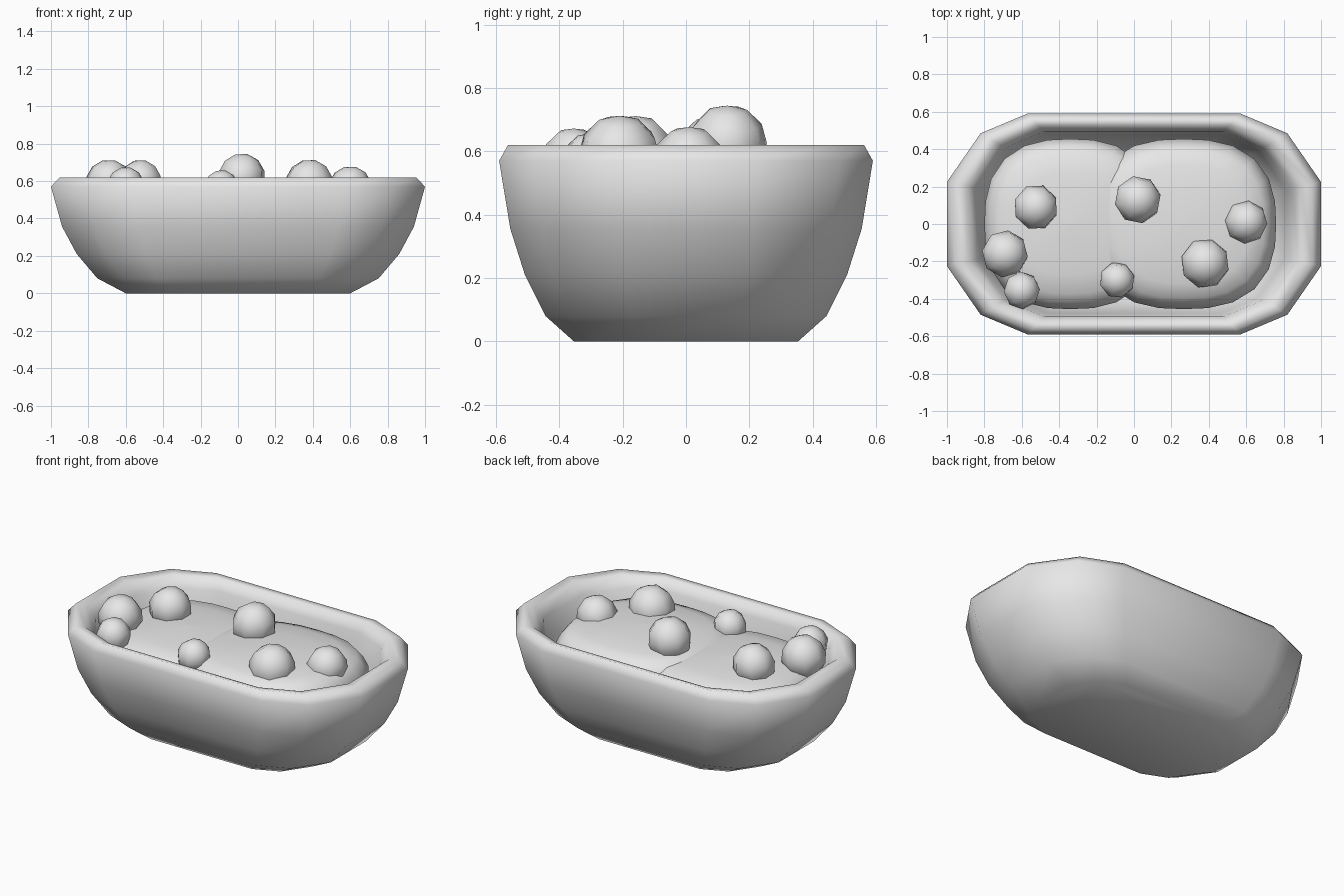
import bpy
import bmesh
import math
from mathutils import Euler, Matrix, Vector

cube = bpy.data.objects.get("Cube")
if cube:
    bpy.data.objects.remove(cube, do_unlink=True)

grey = bpy.data.materials.new("light grey")
grey.use_nodes = True
grey.diffuse_color = (0.8, 0.8, 0.8, 1)
grey.node_tree.nodes["Principled BSDF"].inputs["Base Color"].default_value = (0.8, 0.8, 0.8, 1)


def finish(name, bm):
    """Turn a bmesh into a smooth grey object."""
    bmesh.ops.recalc_face_normals(bm, faces=bm.faces)
    for face in bm.faces:
        face.smooth = True
    mesh = bpy.data.meshes.new(name)
    bm.to_mesh(mesh)
    bm.free()
    mesh.materials.append(grey)
    obj = bpy.data.objects.new(name, mesh)
    bpy.context.collection.objects.link(obj)
    return obj


def loft(name, outline, profile, centre=(0, 0)):
    """Stack scaled copies of an outline along (scale, z) steps; cap both ends."""
    bm = bmesh.new()
    rings = [[bm.verts.new((centre[0] + x * s, centre[1] + y * s, z)) for x, y in outline]
             for s, z in profile]
    n = len(outline)
    for low, high in zip(rings, rings[1:]):
        for i in range(n):
            j = (i + 1) % n
            bm.faces.new((low[i], low[j], high[j], high[i]))
    bm.faces.new(rings[0])
    bm.faces.new(rings[-1])
    return finish(name, bm)


# Bowl: chamfered oblong outline, mirrored from one quarter
quarter = [(1.0, 0.225), (0.82, 0.485), (0.57, 0.59)]
half = quarter + [(-x, y) for x, y in reversed(quarter)]
bowl_outline = half + [(-x, -y) for x, y in half]
bowl_profile = [(0.60, 0), (0.752, 0.08), (0.862, 0.21), (0.94, 0.355), (1, 0.57),
                (0.953, 0.62), (0.89, 0.612), (0.84, 0.55), (0.81, 0.42),
                (0.74, 0.25), (0.58, 0.12)]
loft("bowl", bowl_outline, bowl_profile)


# Scoops: two flattened domes with a squarish round outline
def rounded_outline(rx, ry, power=2.6, count=24):
    points = []
    for i in range(count):
        a = math.tau * i / count
        c, s = math.cos(a), math.sin(a)
        r = (abs(c) ** power + abs(s) ** power) ** (-1 / power)
        points.append((rx * r * c, ry * r * s))
    return points


loft("right_scoop", rounded_outline(0.46, 0.455),
     [(0.8, 0.22), (0.96, 0.34), (1, 0.45), (0.92, 0.505), (0.82, 0.535),
      (0.6, 0.552), (0.4, 0.56), (0.02, 0.57)], (-0.34, 0))
loft("left_scoop", rounded_outline(0.495, 0.455),
     [(0.8, 0.22), (0.96, 0.34), (1, 0.45), (0.94, 0.51), (0.87, 0.55),
      (0.7, 0.572), (0.4, 0.588), (0.02, 0.595)], (0.265, 0))

# Berries: coarse balls half sunk into the scoops (x, y, z, radius)
berries = [
    (0.02, 0.13, 0.62, 0.128),
    (-0.525, 0.09, 0.592, 0.122),
    (-0.69, -0.16, 0.588, 0.127),
    (-0.6, -0.355, 0.575, 0.1),
    (-0.09, -0.3, 0.562, 0.097),
    (0.38, -0.21, 0.582, 0.134),
    (0.6, 0.01, 0.563, 0.117),
]
for number, (x, y, z, radius) in enumerate(berries, 1):
    bm = bmesh.new()
    turn = Euler((0.25 * math.sin(number), 0.25 * math.cos(number), number)).to_matrix().to_4x4()
    bmesh.ops.create_uvsphere(bm, u_segments=8, v_segments=6, radius=radius,
                              matrix=Matrix.Translation(Vector((x, y, z))) @ turn)
    finish(f"berry_{number}", bm)
